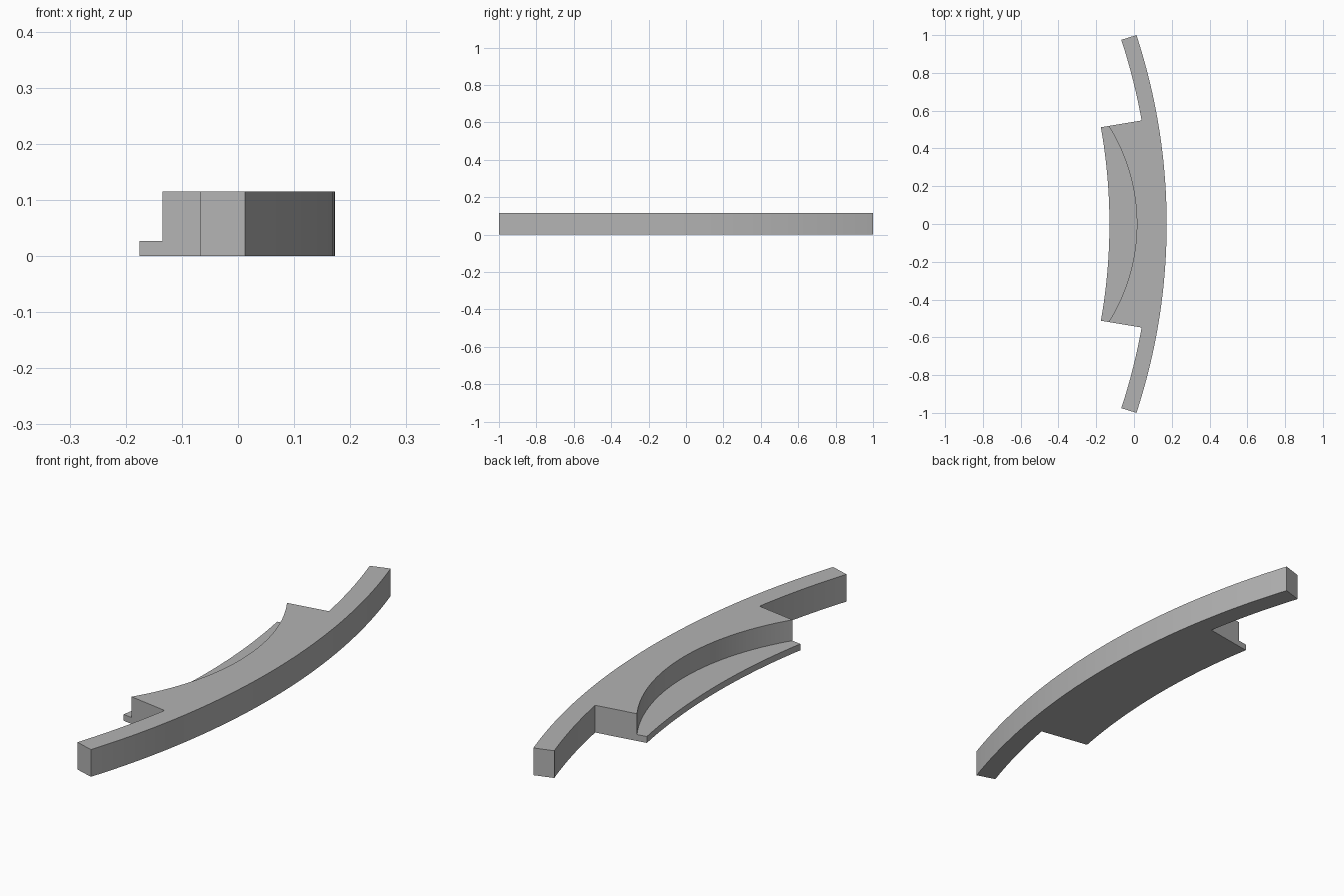
import bpy, bmesh
from math import sin, cos, asin

# Remove the default cube
cube = bpy.data.objects.get("Cube")
if cube:
    bpy.data.objects.remove(cube, do_unlink=True)

HEIGHT, LEDGE = 0.115, 0.027
CENTRE_X = -3.03                       # shared centre of the rail arcs
R_OUTER, R_INNER, R_PAD = 3.203, 3.119, 2.9

grey = bpy.data.materials.new("plain_grey")
grey.use_nodes = True
colour = (0.45, 0.45, 0.45, 1)
grey.diffuse_color = colour
grey.node_tree.nodes["Principled BSDF"].inputs["Base Color"].default_value = colour


def arc(radius, y0, y1, steps, cx=CENTRE_X):
    """Points on an arc about (cx, 0) running from y0 to y1."""
    a, b = asin(y0 / radius), asin(y1 / radius)
    angles = [a + (b - a) * i / steps for i in range(steps + 1)]
    return [(cx + radius * cos(t), radius * sin(t)) for t in angles]


def prism(name, outline, z0, z1):
    """Extrude a counter-clockwise outline from z0 to z1."""
    bm = bmesh.new()
    base = bm.faces.new([bm.verts.new((x, y, z0)) for x, y in outline])
    top = bmesh.ops.extrude_face_region(bm, geom=[base], use_keep_orig=True)
    verts = [v for v in top["geom"] if isinstance(v, bmesh.types.BMVert)]
    bmesh.ops.translate(bm, verts=verts, vec=(0, 0, z1 - z0))
    bmesh.ops.recalc_face_normals(bm, faces=bm.faces)
    mesh = bpy.data.meshes.new(name)
    bm.to_mesh(mesh)
    bm.free()
    mesh.materials.append(grey)
    obj = bpy.data.objects.new(name, mesh)
    bpy.context.collection.objects.link(obj)
    return obj


# Curved rail with the wide pad on its inner side
outline = (arc(R_OUTER, -1, 1, 64)
           + arc(R_INNER, 0.975, 0.548, 16)
           + arc(R_PAD, 0.512, -0.512, 40)
           + arc(R_INNER, -0.548, -0.975, 16))
rail = prism("curved_rail", outline, 0, HEIGHT)

# Round recess that leaves a thin ledge on the pad
recess = prism("recess_cutter", arc(0.976, -0.8, 0.8, 80, cx=-0.961), LEDGE, HEIGHT * 2)
recess.hide_render = True
cut = rail.modifiers.new("recess", "BOOLEAN")
cut.operation = "DIFFERENCE"
cut.solver = "EXACT"
cut.object = recess

bpy.ops.object.select_all(action="DESELECT")
bpy.context.view_layer.objects.active = rail
rail.select_set(True)
bpy.ops.object.modifier_apply(modifier=cut.name)
bpy.data.objects.remove(recess, do_unlink=True)
bpy.ops.object.shade_smooth_by_angle(angle=0.5)
